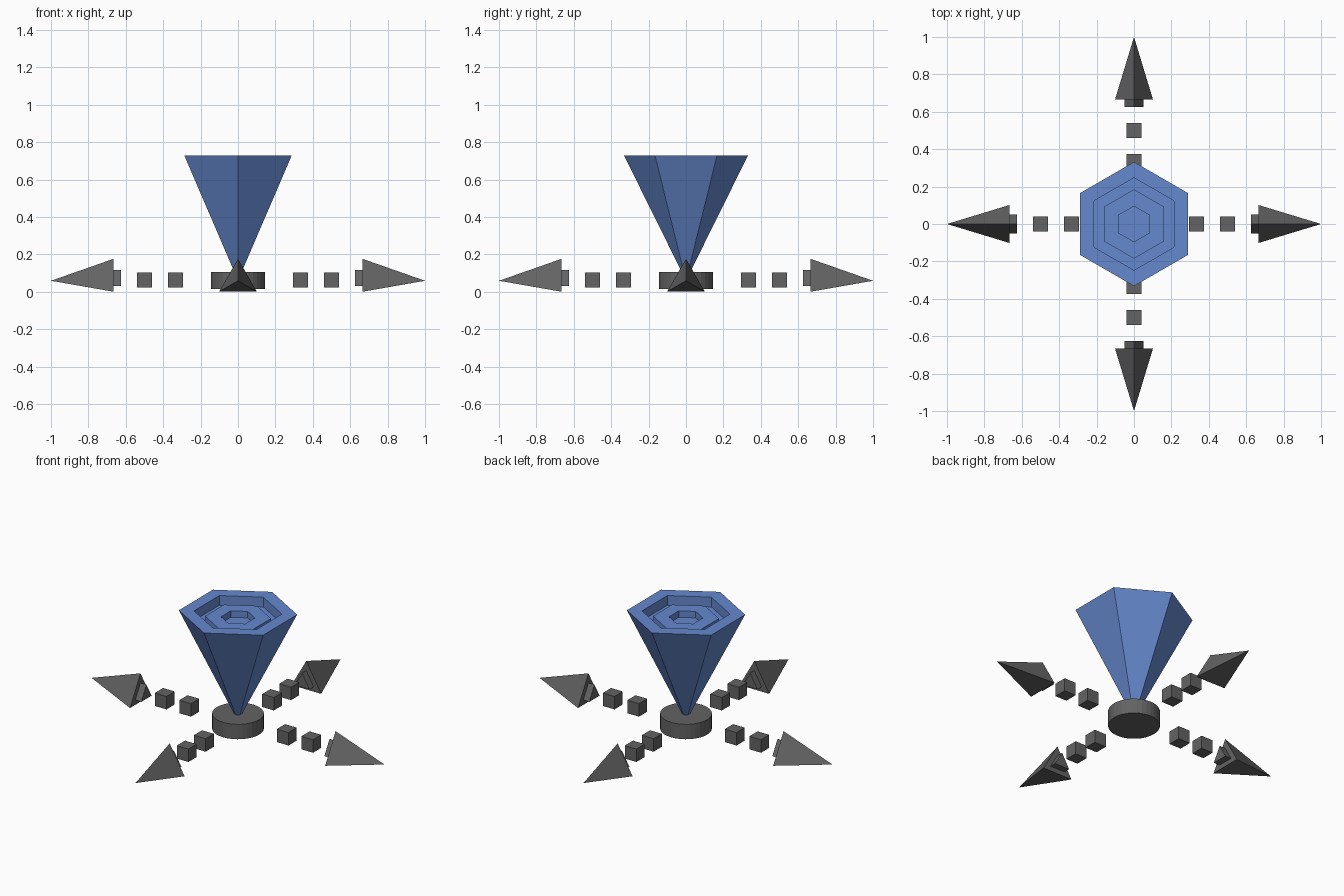
import bpy, bmesh, math
from mathutils import Matrix, Vector

if "Cube" in bpy.data.objects:
    bpy.data.objects.remove(bpy.data.objects["Cube"])


def material(name, rgb):
    m = bpy.data.materials.new(name)
    m.diffuse_color = (*rgb, 1)
    m.use_nodes = True
    m.node_tree.nodes["Principled BSDF"].inputs["Base Color"].default_value = m.diffuse_color
    return m


GREY = material("dark grey", (0.125, 0.125, 0.125))
BLUE = material("blue", (0.13, 0.25, 0.62))


def loft(name, rings, mat):
    """Join successive rings of points with faces; a one-point ring is a tip."""
    bm = bmesh.new()
    loops = [[bm.verts.new(p) for p in ring] for ring in rings]
    for a, b in zip(loops, loops[1:]):
        n = max(len(a), len(b))
        for i in range(n):
            j = (i + 1) % n
            if len(a) == 1:
                bm.faces.new((a[0], b[j], b[i]))
            elif len(b) == 1:
                bm.faces.new((a[i], a[j], b[0]))
            else:
                bm.faces.new((a[i], a[j], b[j], b[i]))
    for end in (loops[0], loops[-1]):
        if len(end) > 2:
            bm.faces.new(end)
    bmesh.ops.recalc_face_normals(bm, faces=bm.faces)
    me = bpy.data.meshes.new(name)
    bm.to_mesh(me)
    bm.free()
    me.materials.append(mat)
    ob = bpy.data.objects.new(name, me)
    bpy.context.collection.objects.link(ob)
    return ob


def flat_ring(r, z, n, start=math.pi / 2):
    return [(r * math.cos(start + math.tau * i / n),
             r * math.sin(start + math.tau * i / n), z) for i in range(n)]


def upright_ring(x, r, n, z, start=math.pi / 2):
    return [(x, r * math.cos(start + math.tau * i / n),
             z + r * math.sin(start + math.tau * i / n)) for i in range(n)]


# Round base disc
loft("base_disc", [flat_ring(0.145, 0.015, 32), flat_ring(0.145, 0.107, 32)], GREY)

# Inverted hexagonal cone with a stepped recess in its top
steps = [(0.332, 0.73), (0.247, 0.73), (0.247, 0.67), (0.185, 0.67),
         (0.185, 0.70), (0.095, 0.70), (0.095, 0.66)]
loft("hex_cone", [[(0, 0, 0.06)]] + [flat_ring(r, z, 6) for r, z in steps], BLUE)

# Four arms: two cubes, a triangular plug and a pyramid arrowhead
AXIS_Z = 0.059
for k, side in enumerate(("right", "back", "left", "front")):
    turn = Matrix.Rotation(k * math.pi / 2, 4, "Z")
    parts = []
    for i, x in enumerate((0.333, 0.5)):
        ends = [upright_ring(x + s, 0.04 * math.sqrt(2), 4, 0.064, math.pi / 4)
                for s in (-0.04, 0.04)]
        parts.append(loft(f"{side}_cube_{i + 1}", ends, GREY))
    parts.append(loft(f"{side}_arrow_plug",
                      [upright_ring(x, 0.058, 3, AXIS_Z) for x in (0.625, 0.666)], GREY))
    parts.append(loft(f"{side}_arrowhead",
                      [upright_ring(0.666, 0.117, 3, AXIS_Z), [(1, 0, AXIS_Z)]], GREY))
    for ob in parts:
        ob.data.transform(turn)
